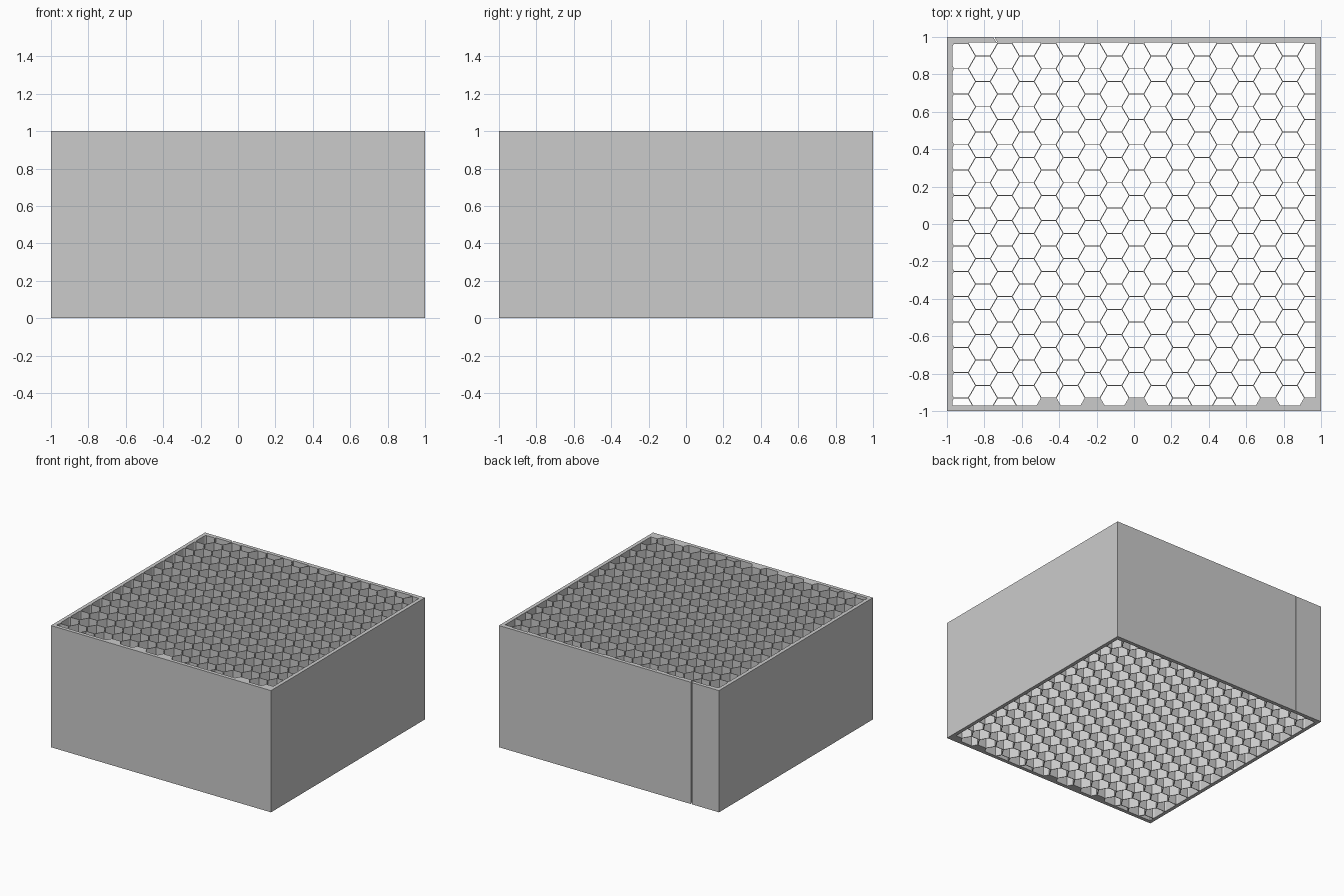
import bpy
import math

if "Cube" in bpy.data.objects:
    bpy.data.objects.remove(bpy.data.objects["Cube"])

HALF = 1.0        # half outer width
INNER = 0.97      # half inner width of the frame
HEIGHT = 1.0
PITCH = 0.1354    # distance between opposite flats of a cell, wall included
GAP = 0.005       # thickness of the cell walls
COL = PITCH * math.sqrt(3) / 2
X0, Y0 = 0.013, 0.83
CLOSED = {-4, -2, 0, 6, 8}   # columns whose front half cell is solid


def clip(poly, axis, sign):
    """Keep the part of a polygon inside one side of the inner frame."""
    out = []
    for a, b in zip(poly, poly[1:] + poly[:1]):
        da, db = INNER - sign * a[axis], INNER - sign * b[axis]
        if da >= 0:
            out.append(a)
        if (da > 0 > db) or (da < 0 < db):
            t = da / (da - db)
            out.append((a[0] + t * (b[0] - a[0]), a[1] + t * (b[1] - a[1])))
    return out


def area(poly):
    return abs(sum(a[0] * b[1] - a[1] * b[0]
                   for a, b in zip(poly, poly[1:] + poly[:1]))) / 2


def add_loop(curve, pts):
    s = curve.splines.new('POLY')
    s.points.add(len(pts) - 1)
    for p, (x, y) in zip(s.points, pts):
        p.co = (x, y, 0, 1)
    s.use_cyclic_u = True


curve = bpy.data.curves.new("honeycomb_block", 'CURVE')
curve.dimensions = '2D'
curve.fill_mode = 'BOTH'
curve.extrude = HEIGHT / 2

# Outer frame with a narrow slanted slit in the back wall
w = 0.003
add_loop(curve, [(-HALF, -HALF), (HALF, -HALF), (HALF, HALF),
                 (-0.75 + w, HALF), (-0.733 + w, 0.972),
                 (-0.733 - w, 0.972), (-0.75 - w, HALF), (-HALF, HALF)])

# Hexagonal cells, trimmed by the inner frame
radius = (PITCH - GAP) / math.sqrt(3)
for c in range(-9, 10):
    for r in range(-16, 4):
        cx = X0 + c * COL
        cy = Y0 + r * PITCH + (PITCH / 2 if c % 2 == 0 else 0)
        if c in CLOSED and cy < -0.95:
            continue
        cell = [(cx + radius * math.cos(i * math.pi / 3),
                 cy + radius * math.sin(i * math.pi / 3)) for i in range(6)]
        for axis in (0, 1):
            for sign in (1, -1):
                cell = clip(cell, axis, sign) if cell else cell
        if len(cell) > 2 and area(cell) > 0.0005:
            add_loop(curve, cell)

block = bpy.data.objects.new("honeycomb_block", curve)
bpy.context.collection.objects.link(block)
block.location.z = HEIGHT / 2
bpy.context.view_layer.objects.active = block
block.select_set(True)
bpy.ops.object.convert(target='MESH')
block = bpy.context.view_layer.objects.active
bpy.ops.object.shade_flat()

# Single grey finish
grey = bpy.data.materials.new("grey")
grey.diffuse_color = (0.6, 0.6, 0.6, 1)
grey.use_nodes = True
grey.node_tree.nodes["Principled BSDF"].inputs["Base Color"].default_value = grey.diffuse_color
block.data.materials.clear()
block.data.materials.append(grey)
